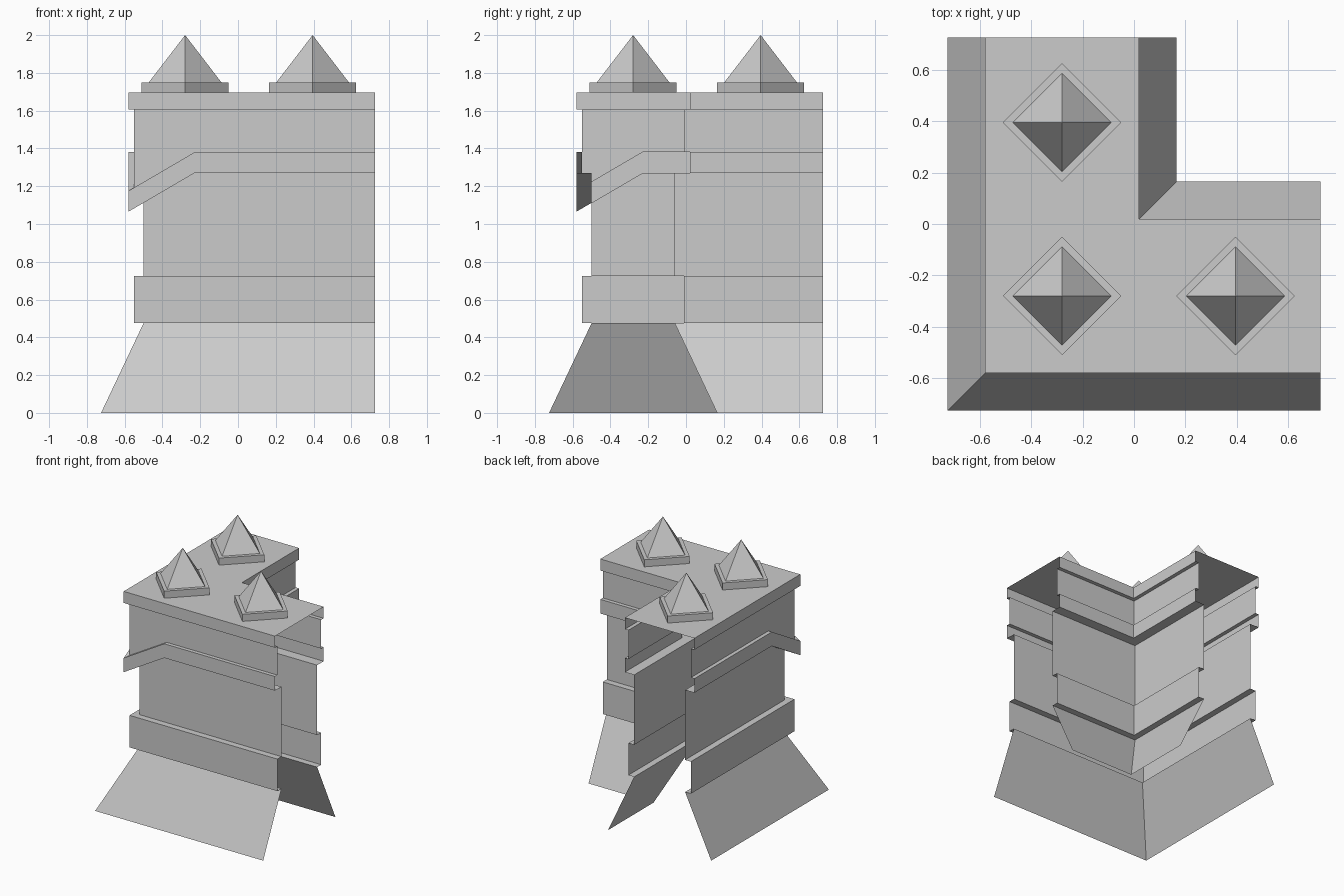
import bpy, bmesh
from math import pi

if "Cube" in bpy.data.objects:
    bpy.data.objects.remove(bpy.data.objects["Cube"])

MID, END, BREAK, SLOPE = -0.28, 0.725, -0.23, 0.585

# Wall profile: (distance from wall centre line, height, dips at outer corner)
PROFILE = [(0.445, 0, False), (0.22, 0.475, False),
           (0.27, 0.475, False), (0.27, 0.725, False),
           (0.22, 0.725, False), (0.22, 1.27, True),
           (0.30, 1.27, True), (0.30, 1.38, True),
           (0.27, 1.38, True), (0.27, 1.605, False),
           (0.30, 1.605, False), (0.30, 1.695, False)]


def finish(bm, name):
    mesh = bpy.data.meshes.new(name)
    bm.to_mesh(mesh)
    bm.free()
    obj = bpy.data.objects.new(name, mesh)
    bpy.context.collection.objects.link(obj)
    return obj


def outer_row(d, z, dips):
    c = MID - d
    low = z - SLOPE * (BREAK - c) if dips else z
    return [(END, c, z), (BREAK, c, z), (c, c, low), (c, BREAK, z), (c, END, z)]


def inner_row(d, z, dips):
    c = MID + d
    return [(c, END, z), (c, c, z), (END, c, z)]


def wall(name, row):
    bm = bmesh.new()
    rows = [[bm.verts.new(p) for p in row(*point)] for point in PROFILE]
    for a, b in zip(rows, rows[1:]):
        for i in range(len(a) - 1):
            bm.faces.new((a[i], b[i], b[i + 1], a[i + 1]))
    finish(bm, name)


# Open-ended outer and inner walls
wall("outer_wall", outer_row)
wall("inner_wall", inner_row)

# L-shaped roof, split along the corner mitre
bm = bmesh.new()
o = [bm.verts.new(p) for p in outer_row(*PROFILE[-1])]
n = [bm.verts.new(p) for p in inner_row(*PROFILE[-1])]
bm.faces.new((o[2], o[1], o[0], n[2], n[1]))
bm.faces.new((o[2], n[1], n[0], o[4], o[3]))
bm.normal_update()
for f in bm.faces:
    if f.normal.z < 0:
        f.normal_flip()
finish(bm, "roof")

# Pyramid finials on diamond plinths
for x, y in [(MID, MID), (0.395, MID), (MID, 0.395)]:
    for name, r1, r2, z0, z1 in [("finial_plinth", 0.23, 0.23, 1.695, 1.75),
                                 ("finial_pyramid", 0.192, 0, 1.75, 2.0)]:
        bpy.ops.mesh.primitive_cone_add(vertices=4, radius1=r1, radius2=r2,
                                        depth=z1 - z0, location=(x, y, (z0 + z1) / 2))
        bpy.context.object.name = name
